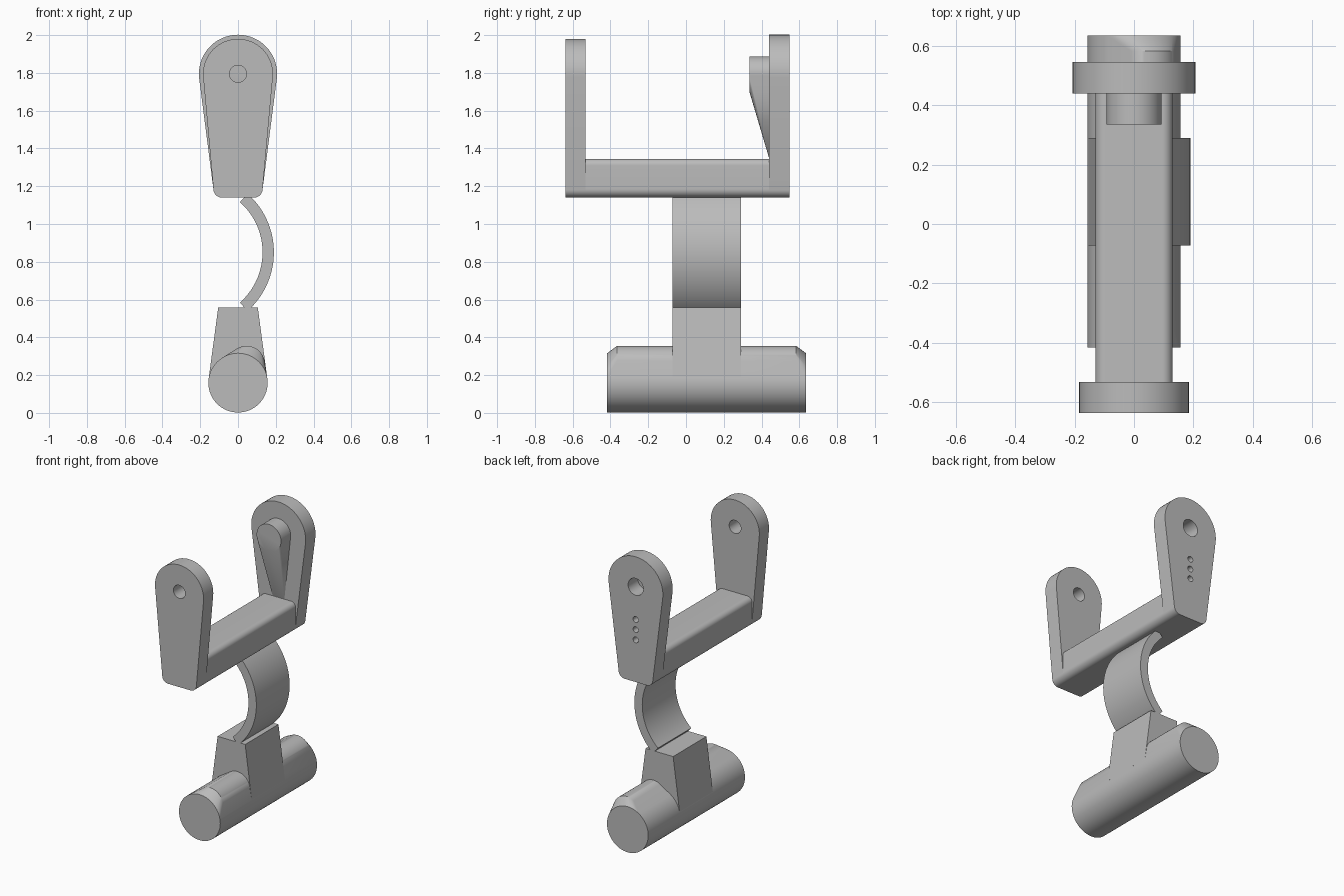
import bpy, bmesh
from math import sin, cos, pi, atan2

cube = bpy.data.objects.get("Cube")
if cube:
    bpy.data.objects.remove(cube, do_unlink=True)

grey = bpy.data.materials.new("plain grey")
grey.use_nodes = True
grey.diffuse_color = (0.5, 0.5, 0.5, 1)
grey.node_tree.nodes["Principled BSDF"].inputs["Base Color"].default_value = (0.5, 0.5, 0.5, 1)


def finish(name, bm):
    """Turn a bmesh into a named, smooth-shaded object."""
    bmesh.ops.recalc_face_normals(bm, faces=bm.faces)
    mesh = bpy.data.meshes.new(name)
    bm.to_mesh(mesh)
    bm.free()
    mesh.materials.append(grey)
    ob = bpy.data.objects.new(name, mesh)
    bpy.context.collection.objects.link(ob)
    smooth(ob)
    return ob


def smooth(ob):
    bpy.ops.object.select_all(action='DESELECT')
    ob.select_set(True)
    bpy.context.view_layer.objects.active = ob
    bpy.ops.object.shade_smooth_by_angle(angle=0.5)


def circle(x, z, r, n=64):
    """Circle in the x-z plane; a zero radius gives a point."""
    if r == 0:
        return [(x, z)]
    return [(x + r * cos(2 * pi * i / n), z + r * sin(2 * pi * i / n)) for i in range(n)]


def hull(name, discs):
    """Convex solid wrapped around discs given as (x, z, radius, y positions)."""
    bm = bmesh.new()
    for x, z, r, ys in discs:
        for y in ys:
            for px, pz in circle(x, z, r):
                bm.verts.new((px, y, pz))
    res = bmesh.ops.convex_hull(bm, input=bm.verts)
    inner = {g for g in res["geom_interior"] if isinstance(g, bmesh.types.BMVert)}
    bmesh.ops.delete(bm, geom=list(inner), context='VERTS')
    bmesh.ops.dissolve_limit(bm, angle_limit=0.01, verts=bm.verts, edges=bm.edges)
    return finish(name, bm)


def drill(ob, z, r, y0, y1):
    """Bore a round hole along y."""
    cutter = hull("cutter", [(0, z, r, (y0, y1))])
    cutter.hide_render = True
    mod = ob.modifiers.new("hole", 'BOOLEAN')
    mod.operation = 'DIFFERENCE'
    mod.solver = 'EXACT'
    mod.object = cutter
    bpy.ops.object.select_all(action='DESELECT')
    ob.select_set(True)
    bpy.context.view_layer.objects.active = ob
    bpy.ops.object.modifier_apply(modifier=mod.name)
    bpy.data.objects.remove(cutter, do_unlink=True)
    smooth(ob)


PIVOT = 1.795


def arm(name, r, ys):
    corners = [(s * 0.085, 1.185, 0.045, ys) for s in (-1, 1)]
    return hull(name, [(0, PIVOT, r, ys)] + corners)


# Upright arms with their holes
front_arm = arm("front_arm", 0.185, (-0.638, -0.533))
drill(front_arm, PIVOT, 0.045, -0.8, -0.4)
back_arm = arm("back_arm", 0.207, (0.44, 0.547))
drill(back_arm, PIVOT, 0.058, 0.3, 0.7)
for z in (1.57, 1.5, 1.43):
    drill(back_arm, z, 0.02, 0.5, 0.7)

# Tapered boss on the inside of the back arm
hull("pivot_boss", [(0, PIVOT, 0.093, (0.335, 0.441)),
                    (-0.045, 1.345, 0, (0.441,)), (0.045, 1.345, 0, (0.441,))])

# Beam joining the arms
span = (-0.6, 0.5)
hull("cross_beam", [(s * (0.13 - r), z, r, span) for s in (-1, 1)
                    for z, r in ((1.185, 0.045), (1.31, 0.035))])

# Curved strip between beam and base
CX, CZ, INNER, OUTER = -0.225, 0.85, 0.355, 0.415
end = atan2(0.305, 0.27)
steps = 40
bm = bmesh.new()
rings = []
for i in range(steps + 1):
    a = -end + 2 * end * i / steps
    rings.append([bm.verts.new((CX + r * cos(a), y, CZ + r * sin(a)))
                  for r, y in ((INNER, -0.072), (OUTER, -0.072), (OUTER, 0.29), (INNER, 0.29))])
for p, q in zip(rings, rings[1:]):
    for k in range(4):
        bm.faces.new((p[k], p[k - 1], q[k - 1], q[k]))
bm.faces.new(rings[0])
bm.faces.new(rings[-1])
finish("curved_strip", bm)

# Tapered base block
block = (-0.072, 0.29)
hull("base_block", [(s * x, z, 0, block) for s in (-1, 1) for x, z in ((0.105, 0.557), (0.154, 0.19))])

# Round foot bar with a raised upper side, chamfered at both ends
hull("foot_bar", [(0, 0.159, 0.157, (-0.417, 0.635)),
                  (0.045, 0.258, 0.097, (-0.365, 0.583))])
